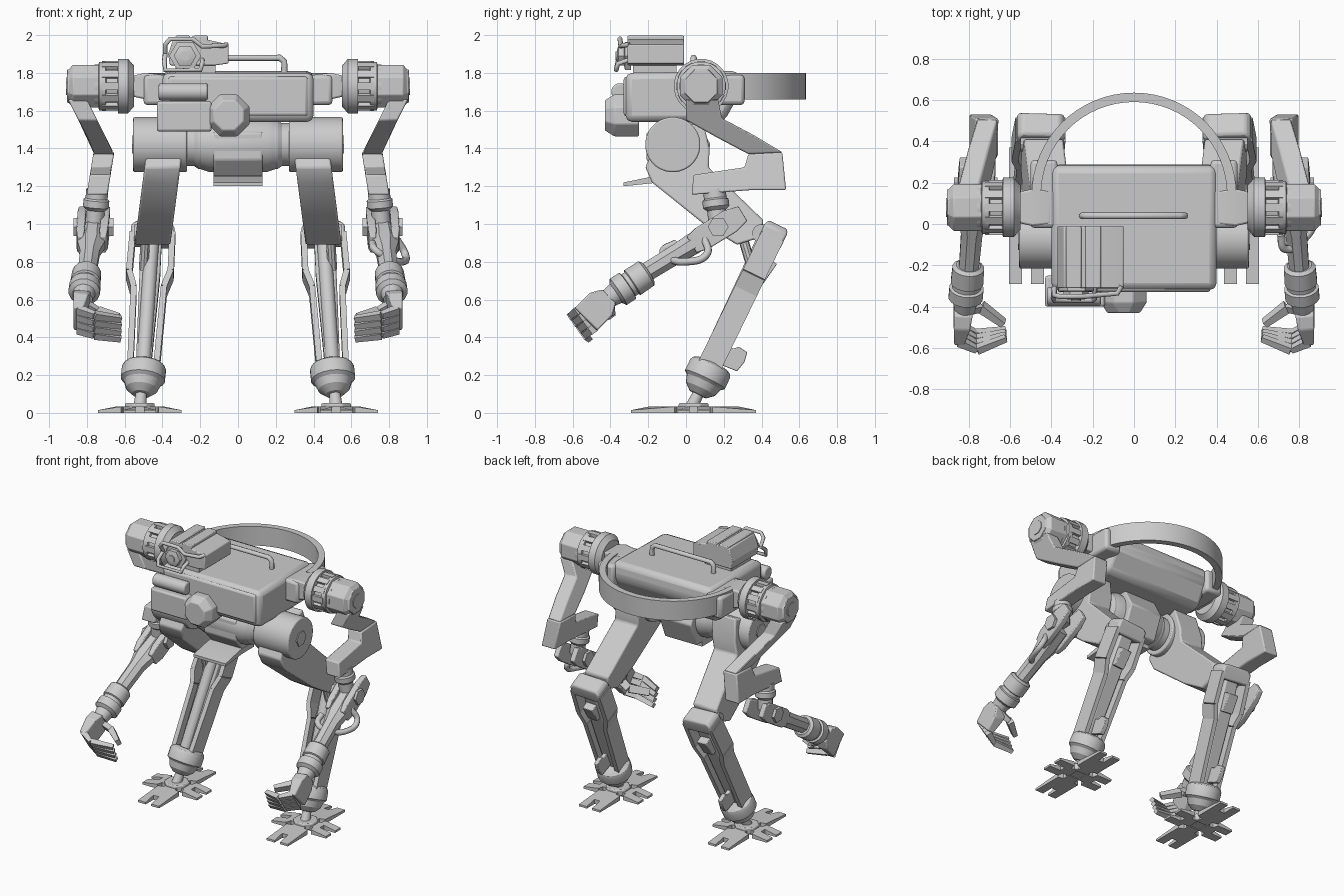
import bpy, bmesh, math
from mathutils import Vector as V

if "Cube" in bpy.data.objects:
    bpy.data.objects.remove(bpy.data.objects["Cube"])


def finish(name, bm, bevel=0, mirror=False):
    bmesh.ops.recalc_face_normals(bm, faces=bm.faces)
    me = bpy.data.meshes.new(name)
    bm.to_mesh(me)
    bm.free()
    ob = bpy.data.objects.new(name, me)
    bpy.context.collection.objects.link(ob)
    if bevel:
        m = ob.modifiers.new("bevel", 'BEVEL')
        m.width, m.segments, m.limit_method = bevel, 2, 'ANGLE'
    if mirror:
        ob.modifiers.new("mirror", 'MIRROR')
    return ob


def skin(bm, rings):
    n = len(rings[0])
    for a, b in zip(rings, rings[1:]):
        for i in range(n):
            j = (i + 1) % n
            bm.faces.new((a[i], a[j], b[j], b[i]))
    bm.faces.new(rings[0])
    bm.faces.new(rings[-1])


def prism(name, pts, axis, lo, hi, bevel=0, mirror=False, fn=None):
    """Extrude a 2D outline along an axis; fn can bend the result."""
    put = {'x': lambda a, b, h: V((h, a, b)), 'y': lambda a, b, h: V((a, h, b)),
           'z': lambda a, b, h: V((a, b, h))}[axis]
    bm = bmesh.new()
    skin(bm, [[bm.verts.new(fn(put(a, b, h)) if fn else put(a, b, h)) for a, b in pts]
              for h in (lo, hi)])
    return finish(name, bm, bevel, mirror)


def loft(name, p0, p1, secs, n=4, bevel=0, mirror=False, hint=(1, 0, 0)):
    """Sections (t, half_u, half_v) between two points, box (n=4) or round."""
    p0, p1 = V(p0), V(p1)
    d = (p1 - p0).normalized()
    u = V(hint)
    u = (u - d * u.dot(d)).normalized()
    v = d.cross(u)
    if n == 4:
        shape = [(-1, -1), (1, -1), (1, 1), (-1, 1)]
    else:
        shape = [(math.cos((i + .5) * math.tau / n), math.sin((i + .5) * math.tau / n)) for i in range(n)]
    bm = bmesh.new()
    skin(bm, [[bm.verts.new(p0.lerp(p1, t) + u * a * hu + v * b * hv) for a, b in shape]
              for t, hu, hv in secs])
    return finish(name, bm, bevel, mirror)


def lathe(name, p0, p1, secs, n=24, bevel=0, mirror=False):
    hint = (0, 0, 1) if abs(p0[2] - p1[2]) < .01 else (1, 0, 0)
    return loft(name, p0, p1, [(t, r, r) for t, r in secs], n, bevel, mirror, hint)


def rod(name, p0, p1, r, n=16, bevel=0, mirror=False):
    return lathe(name, p0, p1, [(0, r), (1, r)], n, bevel, mirror)


def box(name, x, y, z, bevel=0, mirror=False):
    return prism(name, [(y[0], z[0]), (y[1], z[0]), (y[1], z[1]), (y[0], z[1])], 'x', *x, bevel, mirror)


def pipe(name, pts, r, smooth=False):
    cu = bpy.data.curves.new(name, 'CURVE')
    cu.dimensions, cu.bevel_depth, cu.bevel_resolution, cu.use_fill_caps = '3D', r, 2, True
    sp = cu.splines.new('BEZIER')
    sp.bezier_points.add(len(pts) - 1)
    for bp, p in zip(sp.bezier_points, pts):
        bp.co = p
        bp.handle_left_type = bp.handle_right_type = 'AUTO' if smooth else 'VECTOR'
    ob = bpy.data.objects.new(name, cu)
    bpy.context.collection.objects.link(ob)


# Torso with front panel, rear roll bar and top handle
prism("torso", [(-.32, 1.54), (-.32, 1.80), (.28, 1.81), (.29, 1.70), (.2, 1.54)], 'x', -.40, .40, .035)
box("front_panel", (-.37, .37), (-.33, -.3), (1.57, 1.78), .025)
arc = [math.pi * i / 32 for i in range(33)]
ring = [(.495 * math.cos(a), .14 + .495 * math.sin(a)) for a in arc]
ring += [(.45 * math.cos(a), .14 + .45 * math.sin(a)) for a in reversed(arc)]
prism("rear_roll_bar", ring, 'z', 1.66, 1.80)
pipe("top_handle", [(-.25, .04, 1.80), (-.25, .04, 1.86), (-.23, .04, 1.88), (.22, .04, 1.88),
                    (.245, .04, 1.86), (.245, .04, 1.80)], .017)

# Front equipment
box("front_box", (-.43, -.14), (-.40, -.25), (1.49, 1.65), .012)
rod("front_roll", (-.42, -.35, 1.70), (-.16, -.35, 1.70), .046, 16, .01)
lathe("front_lamp", (-.05, -.25, 1.575), (-.05, -.43, 1.575), [(0, .12), (.72, .12), (1, .085)], 8, .006)

# Sensor pod on top
prism("pod_body", [(-.36, 1.84), (-.37, 1.90), (-.34, 1.985), (-.20, 1.985), (-.05, 1.95), (-.05, 1.85),
                   (-.12, 1.84)], 'y', -.31, -.01, .006)
box("pod_mount", (-.33, -.12), (-.28, -.05), (1.79, 1.85))
for x in (-.33, -.235):
    box("pod_top_strip", (x, x + .075), (-.31, -.01), (1.96, 1.997), .006)
lathe("pod_lens", (-.28, -.29, 1.89), (-.28, -.365, 1.89), [(0, .085), (.45, .085), (.5, .06), (.9, .06), (1, .04)], 6)
rod("pod_lens_core", (-.28, -.35, 1.89), (-.28, -.372, 1.89), .025, 12)
pipe("pod_guard", [(-.385, -.31, 1.90), (-.385, -.345, 1.95), (-.36, -.35, 1.98), (-.24, -.35, 1.98), (-.19, -.345, 1.94),
                   (-.08, -.335, 1.945), (-.06, -.30, 1.95)], .013)
pipe("pod_lower_bar", [(-.385, -.31, 1.90), (-.39, -.36, 1.86), (-.385, -.37, 1.815), (-.20, -.37, 1.815),
                       (-.19, -.36, 1.85), (-.19, -.30, 1.87)], .013)

# Pelvis: hip axle, centre block, belly flap
HY, HZ = -.07, 1.42
lathe("hip_axle", (-.29, HY, HZ), (.29, HY, HZ), [(0, .115), (.1, .115), (.14, .13), (.86, .13), (.9, .115), (1, .115)])
prism("pelvis_block", [(-.21, 1.34), (-.21, 1.48), (-.12, 1.55), (.06, 1.55), (.13, 1.42), (.06, 1.25), (-.13, 1.25)],
      'x', -.13, .13, .01)
lathe("pelvis_collar", (-.205, HY, HZ), (.205, HY, HZ), [(0, .128), (.12, .145), (.88, .145), (1, .128)], 24)
prism("belly_flap", [(-.33, 1.20), (-.33, 1.22), (-.16, 1.255), (.0, 1.26), (.0, 1.22), (-.14, 1.22)], 'x', -.13, .13)
rod("hip_drum", (.27, HY, HZ), (.555, HY, HZ), .146, 32, .008, True)
rod("hip_bolt", (.54, HY, HZ), (.562, HY, HZ), .055, 6, 0, True)


# Thigh, leaning outward going down
def thigh_lean(p):
    p.x += .40 + (1.3 - p.z) * .13
    return p


prism("thigh", [(-.215, 1.30), (-.14, 1.47), (.09, 1.545), (.125, 1.40), (.12, 1.30), (.41, 1.02), (.40, .93), (.27, .89),
                (.1, .995), (-.18, 1.22)], 'x', -.095, .095, .01, True, thigh_lean)

# Shin: open frame of core bar and bent side rails between knee cap and ankle
K, A = V((.45, .475, .97)), V((.5, .125, .25))
back = V((0, .9, -.44))
loft("knee_cap", K.lerp(A, -.03), K.lerp(A, .1), [(0, .09, .055), (.25, .115, .065), (1, .115, .065)], 4, .012, True)
loft("shin_core", K.lerp(A, .05), A, [(0, .05, .03), (.3, .055, .035), (1, .04, .04)], 4, .01, True)
rod("shin_tube", K.lerp(A, .1) - back * .035, A - back * .025, .038, 16, 0, True)
loft("shin_latch", K.lerp(A, .2) + back * .05, K.lerp(A, .36) + back * .04, [(0, .04, .035), (1, .04, .025)], 4, .005, True)
for s in (1, -1):
    path = [K.lerp(A, t) + V((s * w, 0, 0)) for t, w in ((.05, .105), (.33, .11), (.45, .08), (1, .07))]
    for a, b in zip(path, path[1:]):
        loft("shin_rail", a, b, [(0, .016, .064), (1, .016, .064)], 4, 0, True)
rod("knee_pivot", (.36, .40, .95), (.55, .40, .95), .05, 12, 0, True)
rod("knee_piston", (.49, .30, .93), (.50, .35, .76), .026, 10, 0, True)
prism("shin_bracket", [(.17, .26), (.27, .22), (.31, .27), (.325, .32), (.28, .35), (.25, .34), (.21, .36)],
      'x', .485, .515, .004, True)

# Ankle and foot
lathe("ankle", (.495, .14, .26), (.52, .03, .03), [(0, .09), (.05, .11), (.12, .118), (.36, .118), (.42, .1), (.58, .085),
                                                   (.70, .05), (.71, .03), (1, .035)], 20, 0, True)
FX, FY = .52, .04
rod("foot_hub", (FX, FY, .005), (FX, FY, .052), .085, 8, .008, True)


def toe(name, ang, length, w):
    c, s = math.cos(ang), math.sin(ang)

    def place(p):
        z = p.z * (.45 if p.x > length - .01 else 1)
        return V((FX + p.x * c - p.y * s, FY + p.x * s + p.y * c, z))
    e, n = length, .022
    prism(name, [(.04, -.045), (.09, -.045), (.10, -w), (e, -w), (e, -n), (e - .09, -n), (e - .09, n), (e, n),
                 (e, w), (.10, w), (.09, .045), (.04, .045)], 'z', 0, .033, 0, True, place)


toe("toe_front", -math.pi / 2, .33, .085)
toe("toe_back", math.pi / 2, .33, .085)
toe("toe_outer", 0, .22, .085)
toe("toe_inner", math.pi, .22, .085)

# Shoulder
SY, SZ = .08, 1.73
box("shoulder_mount", (.37, .50), (-.02, .31), (1.63, 1.79), .02, True)
loft("shoulder_neck", (.40, SY, SZ), (.58, SY, SZ), [(0, .06, .08), (.5, .07, .09), (1, .05, .07)], 4, .01, True, (0, 0, 1))
lathe("shoulder_gear", (.55, SY, SZ), (.76, SY, SZ), [(0, .11), (.05, .12), (.15, .145), (.4, .145), (.42, .115), (.7, .115),
                                                      (.72, .13), (.88, .13), (.9, .115), (1, .115)], 24, 0, True)
for i in range(12):
    a = i * math.tau / 12
    o = V((0, math.cos(a), math.sin(a))) * .12
    loft("shoulder_tooth", V((.62, SY, SZ)) + o, V((.72, SY, SZ)) + o, [(0, .012, .02), (1, .012, .02)], 4, 0, True, o)
lathe("shoulder_cap", (.73, SY, SZ), (.905, SY, SZ), [(0, .122), (.82, .122), (.95, .095), (1, .095)], 8, .006, True)
rod("shoulder_bolt", (.89, SY, SZ), (.91, SY, SZ), .05, 8, 0, True)


# Upper arm bracket
def arm_lean(p):
    p.x += .71 + ((p.z - 1.38) * .5 if p.z > 1.38 else (1.38 - p.z) * .16)
    return p


prism("upper_arm", [(0, 1.66), (.0, 1.55), (.16, 1.46), (.33, 1.37), (.51, 1.38), (.36, 1.47), (.19, 1.56), (.17, 1.66)],
      'x', -.05, .05, .008, True, arm_lean)
prism("elbow_bracket", [(.33, 1.37), (.51, 1.38), (.53, 1.18), (.35, 1.18), (.03, 1.155), (.04, 1.26), (.31, 1.30)],
      'x', -.055, .055, .008, True, arm_lean)
lathe("elbow_swivel", (.745, .15, 1.18), (.76, .17, 1.0), [(0, .06), (.25, .06), (.3, .07), (.5, .07), (.6, .05), (1, .05)], 14, 0, True)

# Forearm with forked elbow, bolts and wrist
for s in (1, -1):
    loft("elbow_fork", (.76 + s * .065, .30, 1.055), (.775 + s * .06, .03, .89),
         [(0, .018, .045), (.25, .022, .065), (.8, .022, .065), (1, .015, .05)], 4, .006, True)
    rod("elbow_bolt", (.765 + s * .08, .17, .985), (.765 + s * .105, .17, .985), .055, 6, 0, True)
loft("forearm", (.768, .16, .97), (.805, -.29, .695), [(0, .065, .055), (.28, .08, .062), (.45, .056, .056), (.8, .052, .054), (1, .055, .055)],
     8, 0, True)
lathe("wrist", (.80, -.20, .745), (.82, -.42, .60), [(0, .06), (.05, .078), (.38, .08), (.4, .07), (.48, .07), (.5, .084),
                                                     (.72, .084), (.78, .06), (1, .05)], 16, 0, True)
pipe("forearm_hose", [(.84, .10, .92), (.885, .11, .84), (.87, .0, .80), (.80, -.09, .82), (.73, -.12, .86), (.71, -.05, .90)],
     .02, True)

# Hand: palm, four curled fingers, thumb
w = V((0, .58, -.81))
P, E = V((.825, -.41, .615)), V((.845, -.53, .495))
loft("palm", P, E, [(0, .045, .05), (.35, .04, .085), (1, .025, .085)], 4, .008, True)
for i in range(4):
    a = E + w * (i - 1.5) * .043
    b = a + V((-.085, -.04, -.03))
    c = b + V((-.14, .055 - .012 * i, -.02))
    for j, (p, q, r) in enumerate(((a, b, .021), (b, c, .019))):
        loft(f"finger_{i + 1}_joint_{j + 1}", p, q, [(0, r, r), (1, r * .8, .014)], 4, 0, True, w)
T = [(.81, -.41, .57), (.74, -.40, .53), (.63, -.48, .50)]
for p, q in zip(T, T[1:]):
    loft("thumb", p, q, [(0, .028, .022), (1, .024, .015)], 4, 0, True, w)

# Smooth the rounded parts, keep hard edges
for ob in bpy.data.objects:
    ob.select_set(ob.type == 'MESH')
bpy.context.view_layer.objects.active = bpy.data.objects["torso"]
bpy.ops.object.shade_smooth_by_angle(angle=math.radians(28))
